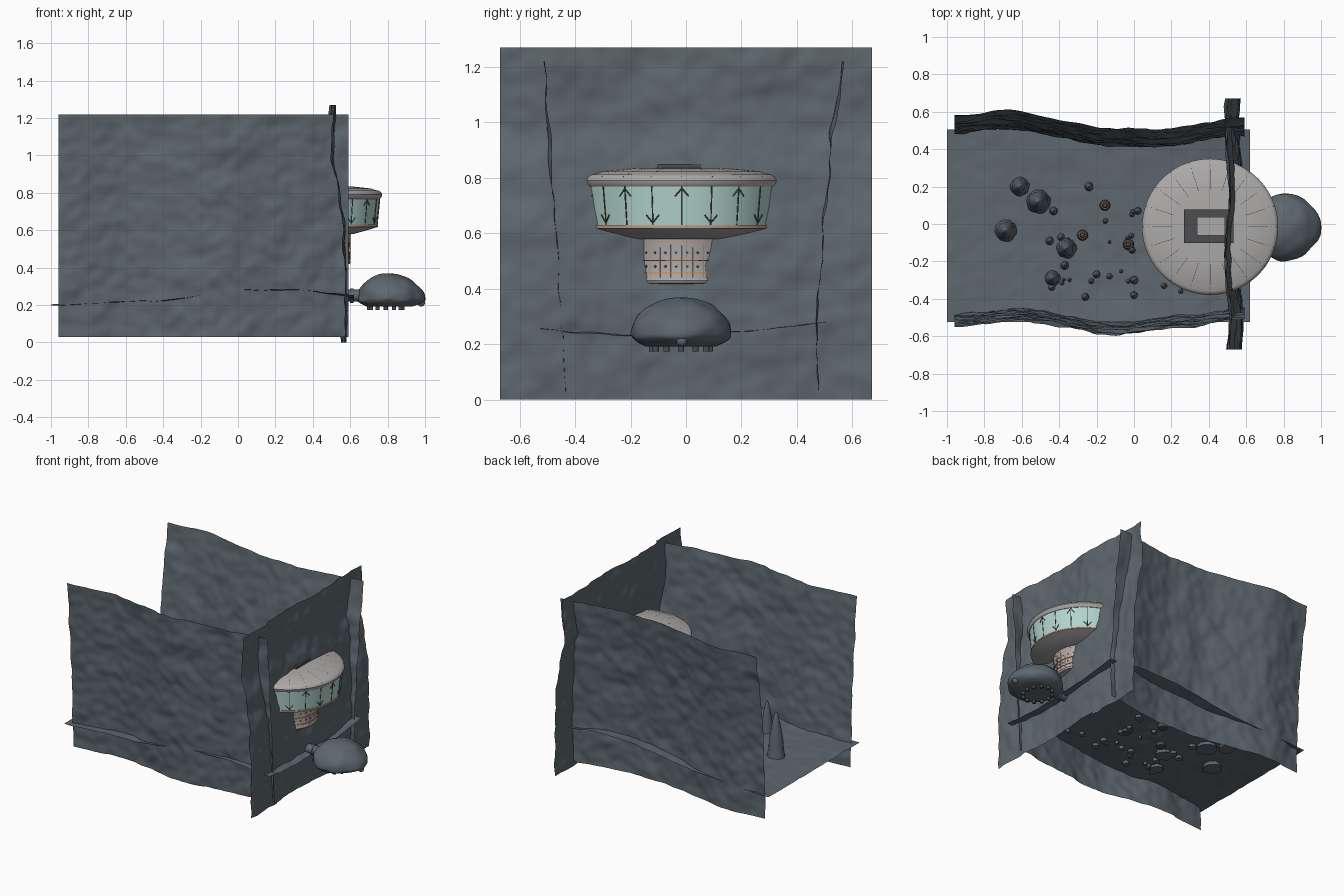
import bpy, bmesh, math, random
from mathutils import Vector, Matrix, noise

if "Cube" in bpy.data.objects:
    bpy.data.objects.remove(bpy.data.objects["Cube"])

random.seed(4)


def mat(name, c):
    m = bpy.data.materials.new(name)
    m.diffuse_color = (*c, 1)
    m.use_nodes = True
    m.node_tree.nodes["Principled BSDF"].inputs["Base Color"].default_value = m.diffuse_color
    return m


ROCK = mat("rock", (0.11, 0.137, 0.157))
PANEL = mat("panel", (0.42, 0.40, 0.40))
GLASS = mat("glass", (0.45, 0.66, 0.62))
DARK = mat("dark_metal", (0.07, 0.075, 0.08))
ORANGE = mat("orange_trim", (0.75, 0.25, 0.08))


def finish(name, bm, m, angle=35):
    bmesh.ops.recalc_face_normals(bm, faces=bm.faces)
    me = bpy.data.meshes.new(name)
    bm.to_mesh(me)
    bm.free()
    ob = bpy.data.objects.new(name, me)
    bpy.context.collection.objects.link(ob)
    me.materials.append(m)
    bpy.ops.object.select_all(action='DESELECT')
    ob.select_set(True)
    bpy.context.view_layer.objects.active = ob
    bpy.ops.object.shade_smooth_by_angle(angle=math.radians(angle))
    return ob


def sheet(name, nu, nv, fn):
    """Rough rock sheet: fn maps u,v in 0..1 to a point."""
    bm = bmesh.new()
    g = [[bm.verts.new(fn(i / nu, j / nv)) for j in range(nv + 1)] for i in range(nu + 1)]
    for i in range(nu):
        for j in range(nv):
            bm.faces.new((g[i][j], g[i + 1][j], g[i + 1][j + 1], g[i][j + 1]))
    return finish(name, bm, ROCK, 60)


def lathe(name, profile, centre, m, seg=80):
    """Revolve (r, z) points about a vertical axis."""
    bm = bmesh.new()
    rings = [[bm.verts.new((centre[0] + max(r, 1e-4) * math.cos(2 * math.pi * k / seg),
                            centre[1] + max(r, 1e-4) * math.sin(2 * math.pi * k / seg), z))
              for k in range(seg)] for r, z in profile]
    for a, b in zip(rings, rings[1:]):
        for k in range(seg):
            bm.faces.new((a[k], a[(k + 1) % seg], b[(k + 1) % seg], b[k]))
    return finish(name, bm, m)


def rod(bm, a, b, r, seg=6):
    a, b = Vector(a), Vector(b)
    d = b - a
    mx = Matrix.Translation((a + b) / 2) @ d.to_track_quat('Z', 'Y').to_matrix().to_4x4()
    bmesh.ops.create_cone(bm, cap_ends=True, segments=seg, radius1=r, radius2=r, depth=d.length, matrix=mx)


def box(name, c, s, m):
    bm = bmesh.new()
    bmesh.ops.create_cube(bm, size=1, matrix=Matrix.Translation(c) @ Matrix.Diagonal((*s, 1)))
    return finish(name, bm, m)


def path(pts, t):
    """Smooth interpolation through (t, value) points."""
    for (t0, a), (t1, b) in zip(pts, pts[1:]):
        if t <= t1:
            f = max(0, (t - t0) / (t1 - t0))
            return a + (b - a) * f * f * (3 - 2 * f)
    return pts[-1][1]


def bump(x, y, z, amp=0.012):
    p = Vector((x, y, z))
    return amp * (noise.noise(p * 7) + 0.6 * noise.noise(p * 16))


# Cave walls
FRONT = [(-0.96, -0.505), (-0.6, -0.475), (-0.1, -0.55), (0.3, -0.505), (0.59, -0.467)]
BACK = [(-0.96, 0.52), (-0.72, 0.55), (-0.1, 0.455), (0.1, 0.445), (0.59, 0.512)]
RIGHT = [(0, 0.565), (0.25, 0.57), (0.6, 0.558), (0.8, 0.53), (1.0, 0.497), (1.27, 0.505)]


def side_wall(pts, s):
    def fn(u, v):
        x, z = -0.96 + 1.55 * u, 0.03 + 1.19 * v
        lean = 0.075 * (v - 0.45) if s < 0 else 0.1 * (v * v - 0.4)
        return (x, path(pts, x) + s * lean + bump(x, s * 3, z), z)
    return fn


sheet("front_cave_wall", 110, 84, side_wall(FRONT, -1))
sheet("back_cave_wall", 110, 84, side_wall(BACK, 1))


def right_fn(u, v):
    y, z = -0.67 + 1.34 * u, 1.27 * v
    return (path(RIGHT, z) + 0.012 * math.sin(y * 9) + bump(5, y, z), y, z)


sheet("right_cave_wall", 96, 90, right_fn)

# Cave floor
FLOOR = [(-1, 0.2), (-0.5, 0.215), (0.1, 0.268), (0.3, 0.27), (0.62, 0.235)]


def floor_z(x, y):
    return path(FLOOR, x) + (x + 1) / 1.62 * (0.12 * y * y + 0.03 * y) + bump(x, y, 9, 0.006)


def floor_fn(u, v):
    x, y = -1 + 1.62 * u, -0.525 + 1.03 * v
    return (x, y, floor_z(x, y))


sheet("cave_floor", 100, 64, floor_fn)


# Stalagmites, large to small, with knobbly ringed sides
def stalagmite(name, x, y, r, m=ROCK):
    z, h = floor_z(x, y) - 0.02, r * 5.6
    prof = [(0, 0), (1, 0), (0.95, 0.1), (0.82, 0.25), (0.75, 0.4), (0.6, 0.58),
            (0.48, 0.72), (0.3, 0.87), (0.14, 0.97), (0, 1)]
    ob = lathe(name, [(r * a, z + h * b) for a, b in prof], (x, y), m, 20)
    for v in ob.data.vertices:
        k = 1 + 0.15 * noise.noise(v.co * 40)
        v.co.x, v.co.y = x + (v.co.x - x) * k, y + (v.co.y - y) * k


big = [(-0.61, 0.2, .052), (-0.51, 0.12, .066), (-0.685, -0.035, .06), (-0.36, -0.13, .055),
       (-0.435, -0.29, .043), (-0.24, 0.2, .026), (-0.43, 0.07, .025), (0.02, 0.07, .022),
       (-0.45, -0.09, .024), (-0.37, -0.22, .024), (-0.2, -0.27, .022), (0.0, -0.3, .024),
       (-0.26, -0.39, .022), (0.0, -0.38, .022), (0.16, -0.33, .018), (0.25, -0.36, .015),
       (-0.44, -0.34, .02), (-0.39, -0.07, .022), (-0.13, -0.28, .018), (-0.01, -0.14, .02)]
for i, p in enumerate(big):
    stalagmite(f"stalagmite_{i}", *p)
for i in range(14):
    stalagmite(f"small_stalagmite_{i}", random.uniform(-0.46, 0.03), random.uniform(-0.35, 0.15),
               random.uniform(0.01, 0.018))

# Floor lamps with an orange ring
for i, (x, y) in enumerate([(-0.155, 0.1), (-0.275, -0.06), (-0.03, -0.11)]):
    z = floor_z(x, y)
    lathe(f"floor_lamp_{i}", [(0, z - .02), (.03, z - .02), (.028, z + .03), (.014, z + .05),
                              (.012, z + .08), (0, z + .085)], (x, y), DARK, 16)
    lathe(f"lamp_ring_{i}", [(.016, z + .047), (.022, z + .047), (.02, z + .053), (.016, z + .053)],
          (x, y), ORANGE, 16)

# Round station: roof, glazed band, underside and stem
C = (0.407, -0.015)


def polar(r, a, z):
    return (C[0] + r * math.cos(a), C[1] + r * math.sin(a), z)


lathe("station_roof", [(0, .836), (.2, .834), (.31, .822), (.325, .815), (.345, .812), (.359, .803),
                       (.364, .791), (.361, .778), (.352, .768), (.3, .766)], C, PANEL)
lathe("window_band", [(.35, .772), (.336, .625)], C, GLASS)
lathe("station_underside", [(.325, .63), (.341, .63), (.341, .618), (.3, .605), (.21, .58), (0, .58)], C, PANEL)
lathe("underside_trim", [(.3405, .625), (.342, .625), (.342, .621), (.3405, .621)], C, ORANGE)
lathe("station_stem", [(.198, .59), (.194, .56), (.19, .50), (.192, .44), (.195, .43), (.19, .42),
                       (.13, .415), (.13, .25)], C, PANEL)
for i, z in enumerate((.455, .5, .568)):
    lathe(f"stem_trim_{i}", [(.185, z), (.1955, z), (.1955, z + .003), (.185, z + .003)], C, ORANGE)

# Mullions with alternating arrow brackets, roof seams, stem portholes
bars, seams, ports, ribs = bmesh.new(), bmesh.new(), bmesh.new(), bmesh.new()
for k in range(20):
    a = k * math.pi / 10
    rod(bars, polar(.337, a, .628), polar(.351, a, .768), .0025)
    tip, off = (.762, -.028) if k % 2 == 0 else (.638, .028)
    rr = .338 + (tip - .625) * .095
    for s in (-1, 1):
        rod(bars, polar(rr, a, tip), polar(rr + off * .1, a + s * .07, tip + off), .0025)
    rod(seams, polar(.2, a, .833), polar(.31, a, .821), .0015)
    rod(seams, polar(.325, a, .815), polar(.358, a, .803), .0015)
for k in range(30):
    a = k * math.pi / 15
    rod(ribs, polar(.193, a, .44), polar(.193, a, .58), .001, 4)
    for z in (.48, .53):
        rod(ports, polar(.185, a + .1, z), polar(.194, a + .1, z), .005, 8)
finish("window_mullions", bars, DARK)
finish("roof_seams", seams, DARK)
finish("stem_portholes", ports, DARK)
finish("stem_ribs", ribs, ORANGE)

# Roof hatch
box("hatch_base", (0.40, -0.012, 0.84), (0.265, 0.18, 0.02), DARK)
box("hatch_lid", (0.412, -0.012, 0.852), (0.15, 0.10, 0.026), PANEL)
knobs = bmesh.new()
for x, y in ((.375, -.045), (.455, .015)):
    rod(knobs, (x, y, .855), (x, y, .872), .013, 16)
finish("hatch_knobs", knobs, PANEL)

# Rock dome pod outside the right wall
bm = bmesh.new()
bmesh.ops.create_uvsphere(bm, u_segments=48, v_segments=28, radius=1)
for v in bm.verts:
    x, y, z = v.co
    k = 1 + 0.05 * noise.noise(v.co * 2.5)
    point = 0.02 * max(0, x) ** 6
    v.co = (0.81 + 0.172 * x * k + point, -0.018 + 0.18 * y * k,
            0.235 + (0.133 * z * k if z > 0 else max(0.06 * z, -0.043)))
finish("dome_pod", bm, ROCK, 40)

feet = bmesh.new()
for k in range(12):
    a = k * math.pi / 6
    x, y = 0.79 + 0.09 * math.cos(a), -0.018 + 0.105 * math.sin(a)
    rod(feet, (x, y, 0.2), (x, y, 0.173), .011, 12)
finish("pod_feet", feet, DARK)

neck = bmesh.new()
rod(neck, (0.54, -0.018, 0.25), (0.66, -0.018, 0.25), .032, 20)
rod(neck, (0.60, -0.018, 0.25), (0.618, -0.018, 0.25), .038, 20)
finish("pod_neck", neck, ROCK)
bm = bmesh.new()
bmesh.ops.create_uvsphere(bm, u_segments=16, v_segments=10, radius=0.02,
                          matrix=Matrix.Translation((0.98, -0.015, 0.212)))
finish("pod_nose", bm, ROCK)
